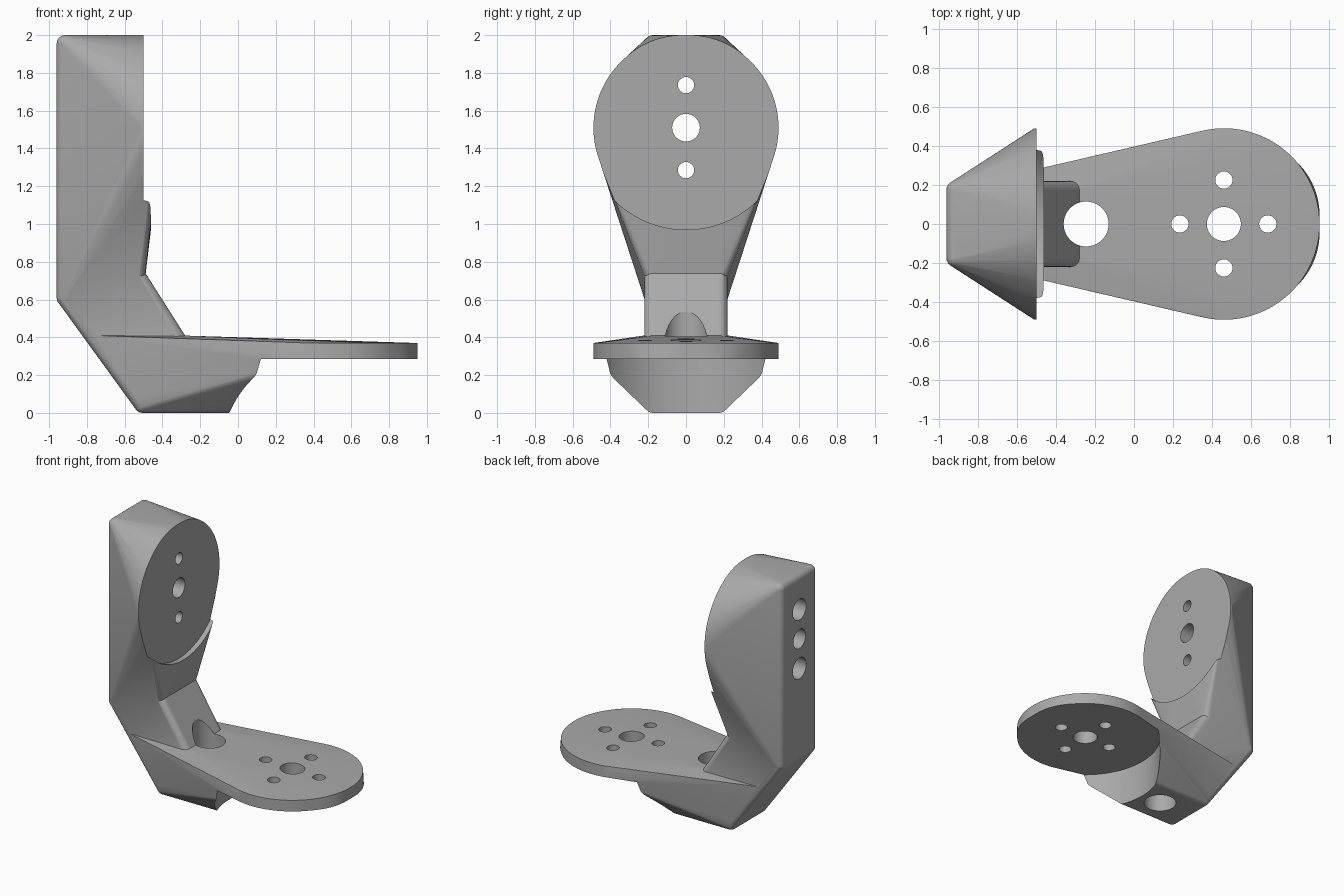
import bpy
import bmesh
from math import pi, cos, sin
from mathutils import Matrix, Vector

if "Cube" in bpy.data.objects:
    bpy.data.objects.remove(bpy.data.objects["Cube"], do_unlink=True)

grey = bpy.data.materials.new("neutral grey")
grey.use_nodes = True
GREY = (0.4, 0.4, 0.4, 1)
grey.diffuse_color = GREY
grey.node_tree.nodes["Principled BSDF"].inputs["Base Color"].default_value = GREY

WIDTH = 0.22    # half width of the arm
ROUND = 0.045   # rounding of the block corners


def add_object(name, bm):
    bmesh.ops.recalc_face_normals(bm, faces=bm.faces)
    mesh = bpy.data.meshes.new(name)
    bm.to_mesh(mesh)
    bm.free()
    mesh.materials.append(grey)
    ob = bpy.data.objects.new(name, mesh)
    bpy.context.collection.objects.link(ob)
    return ob


def ball_pair(x, z):
    """Points of two small balls that round a pair of mirrored corners."""
    bm = bmesh.new()
    for side in (-1, 1):
        place = Matrix.Translation((x, side * (WIDTH - ROUND), z))
        bmesh.ops.create_uvsphere(bm, u_segments=24, v_segments=12,
                                  radius=ROUND, matrix=place)
    points = [v.co.copy() for v in bm.verts]
    bm.free()
    return points


def rim(centre, radius, axis):
    """Circle of points around the x or z axis."""
    points = []
    for i in range(128):
        u, v = radius * cos(i * pi / 64), radius * sin(i * pi / 64)
        points.append(Vector(centre) + Vector((0, u, v) if axis == "X" else (u, v, 0)))
    return points


def hull(name, *groups):
    bm = bmesh.new()
    for group in groups:
        for p in group:
            bm.verts.new(p)
    result = bmesh.ops.convex_hull(bm, input=bm.verts)
    spare = {g for g in result["geom_interior"] + result["geom_unused"]
             if isinstance(g, bmesh.types.BMVert)}
    bmesh.ops.delete(bm, geom=list(spare), context="VERTS")
    return add_object(name, bm)


def cylinder(axis, centre, radius, start, end):
    """Cutter along an axis; centre gives the other two coordinates."""
    bm = bmesh.new()
    middle, a, b = (start + end) / 2, *centre
    if axis == "X":
        place = Matrix.Translation((middle, a, b)) @ Matrix.Rotation(pi / 2, 4, "Y")
    else:
        place = Matrix.Translation((a, b, middle))
    bmesh.ops.create_cone(bm, cap_ends=True, segments=96, radius1=radius,
                          radius2=radius, depth=end - start, matrix=place)
    ob = add_object("cutter", bm)
    ob.hide_render = True
    return ob


def combine(target, other, operation):
    mod = target.modifiers.new("combine", "BOOLEAN")
    mod.operation, mod.solver, mod.object = operation, "EXACT", other
    bpy.context.view_layer.objects.active = target
    bpy.ops.object.modifier_apply(modifier=mod.name)
    bpy.data.objects.remove(other, do_unlink=True)


# Shared rounded corners
back_top = ball_pair(-0.915, 2 - ROUND)
back_low = ball_pair(-0.915, 0.61)
arm_top = ball_pair(-0.535, 0.727)
arm_low = ball_pair(-0.305, 0.365)
heel = ball_pair(-0.505, ROUND)
toe = ball_pair(0.905, ROUND)
plate_end = [Vector((-0.76, s * WIDTH, 0.41)) for s in (-1, 1)]

# Upright block, with a recess that leaves a flat round mounting face
bracket = hull("bracket", back_top, back_low, arm_top, rim((-0.455, 0, 1.51), 0.49, "X"),
               rim((-0.51, 0, 1.51), 0.49, "X"))
combine(bracket, cylinder("X", (0, 1.51), 0.54, -0.5, 0), "DIFFERENCE")

# Foot block, cut away beneath its round mounting plate
foot = hull("foot", heel, toe, plate_end, arm_low, rim((0.46, 0, 0.285), 0.49, "Z"),
            rim((0.46, 0, 0.37), 0.49, "Z"))
combine(foot, cylinder("Z", (0.46, 0), 0.54, -0.5, 0.285), "DIFFERENCE")

# Slanted arm joining the two blocks
arm = hull("arm", back_low, arm_top, arm_low, heel)
combine(bracket, arm, "UNION")
combine(bracket, foot, "UNION")

# Holes in the upright face, the outer two widened from behind
combine(bracket, cylinder("X", (0, 1.51), 0.073, -1.2, 0), "DIFFERENCE")
for z in (1.285, 1.735):
    combine(bracket, cylinder("X", (0, z), 0.043, -1.2, 0), "DIFFERENCE")
    combine(bracket, cylinder("X", (0, z), 0.08, -1.2, -0.585), "DIFFERENCE")

# Holes in the foot plate, and the wide hole through the heel
holes = [(0.46, 0, 0.087), (-0.245, 0, 0.115)]
for i in range(4):
    holes.append((0.46 + 0.225 * cos(i * pi / 2), 0.225 * sin(i * pi / 2), 0.044))
for x, y, radius in holes:
    combine(bracket, cylinder("Z", (x, y), radius, -0.3, 0.7), "DIFFERENCE")

# Smooth rounded corners, crisp edges
bpy.ops.object.select_all(action="DESELECT")
bracket.select_set(True)
bpy.context.view_layer.objects.active = bracket
bpy.ops.object.shade_smooth_by_angle(angle=pi / 6)
